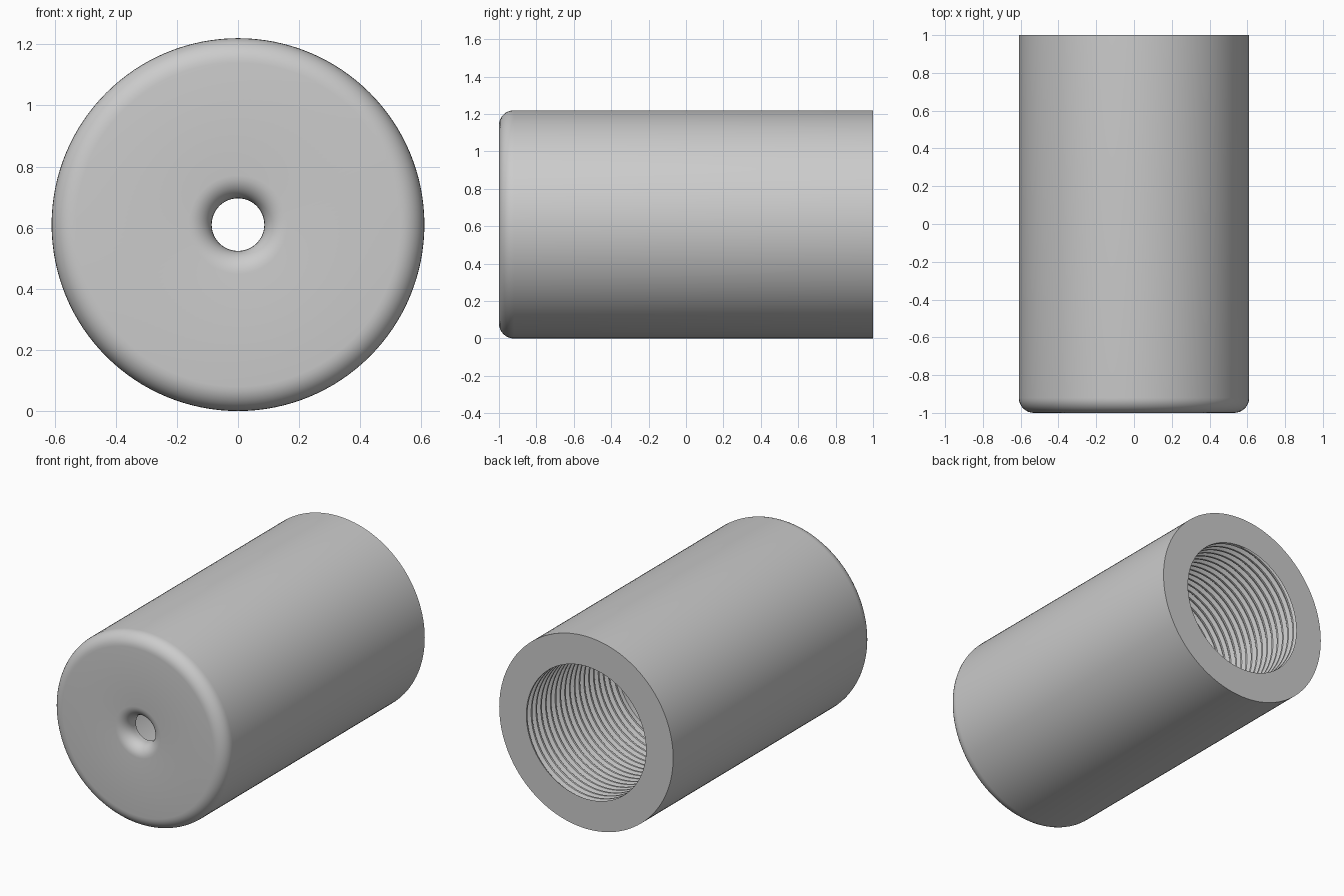
import bpy
import bmesh
from math import sin, cos, pi, tau

cube = bpy.data.objects.get("Cube")
if cube:
    bpy.data.objects.remove(cube, do_unlink=True)

SIDES = 128
RADIUS, BORE, GROOVE, THROAT = 0.61, 0.42, 0.443, 0.086
FRONT, BACK, FLOOR, THREAD_END = -1.0, 1.0, -0.9, 0.1
PITCH = 0.048
THREAD = [(0.0, BORE), (0.25, BORE), (0.5, GROOVE), (0.75, GROOVE)]


def arc(y, r, size, start, end, steps=8):
    """Quarter round in the (y, radius) plane."""
    angles = [start + (end - start) * i / steps for i in range(steps + 1)]
    return [(y + size * cos(a), r + size * sin(a)) for a in angles]


def ring_point(y, r, column):
    a = tau * (column % SIDES) / SIDES
    return (r * cos(a), y, RADIUS + r * sin(a))


def add_surface(bm, rows, point):
    """Skin a grid of rows by columns around the axis."""
    grid = [[bm.verts.new(point(k, j)) for j in range(SIDES + 1)]
            for k in range(rows)]
    for k in range(rows - 1):
        for j in range(SIDES):
            bm.faces.new((grid[k][j], grid[k][j + 1],
                          grid[k + 1][j + 1], grid[k + 1][j]))


bm = bmesh.new()

# Turned shell: smooth bore, floor, flared hole, rounded front, wall, back rim
flare, edge = 0.075, 0.08
profile = [(THREAD_END, BORE), (FLOOR, BORE), (FLOOR, THROAT)]
profile += arc(FRONT + flare, THROAT + flare, flare, 1.5 * pi, pi)
profile += arc(FRONT + edge, RADIUS - edge, edge, pi, pi / 2)
profile += [(BACK, RADIUS), (BACK, BORE)]
add_surface(bm, len(profile), lambda k, j: ring_point(*profile[k], j))


# Helical thread cut into the bore, trimmed flat at both ends
def thread_point(k, j):
    turn, step = divmod(k, len(THREAD))
    offset, r = THREAD[step]
    y = BACK + PITCH * (1 - turn - offset - j / SIDES)
    if y >= BACK - 1e-5 or y <= THREAD_END + 1e-5:
        y, r = min(max(y, THREAD_END), BACK), BORE
        y = BACK if y > 0.5 else THREAD_END
    return ring_point(y, r, j)


turns = int((BACK - THREAD_END) / PITCH) + 3
add_surface(bm, turns * len(THREAD), thread_point)

bmesh.ops.remove_doubles(bm, verts=bm.verts, dist=0.0001)
bmesh.ops.recalc_face_normals(bm, faces=bm.faces)
mesh = bpy.data.meshes.new("threaded_sleeve")
bm.to_mesh(mesh)
bm.free()

sleeve = bpy.data.objects.new("threaded_sleeve", mesh)
bpy.context.collection.objects.link(sleeve)

# Plain grey material
grey = bpy.data.materials.new("plain_grey")
grey.use_nodes = True
colour = (0.6, 0.6, 0.6, 1)
grey.diffuse_color = colour
grey.node_tree.nodes["Principled BSDF"].inputs["Base Color"].default_value = colour
mesh.materials.append(grey)

bpy.ops.object.select_all(action="DESELECT")
sleeve.select_set(True)
bpy.context.view_layer.objects.active = sleeve
bpy.ops.object.shade_smooth_by_angle(angle=pi / 6)
